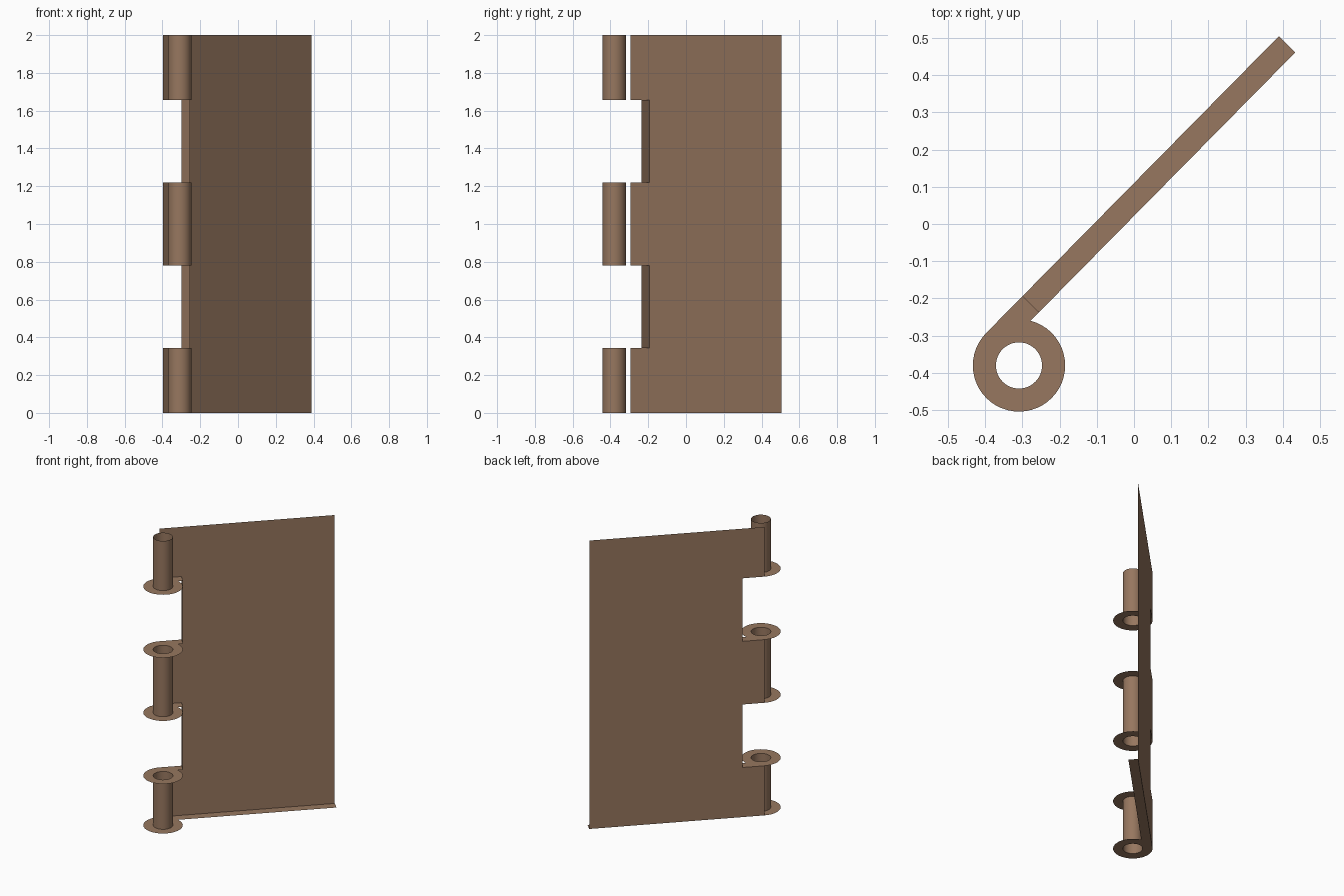
import bpy, bmesh
from math import sin, cos, radians, tau
from mathutils import Matrix

if "Cube" in bpy.data.objects:
    bpy.data.objects.remove(bpy.data.objects["Cube"])

# Hinge leaf in local axes: u along the leaf, n across it, origin at the pin axis
R, RI = 0.124, 0.062          # knuckle outer / bore radius
NOTCH, END = 0.14, 1.12       # u of notch edge and of leaf end
SEG = 48
TABS = [(0, 0.344), (0.781, 1.219), (1.656, 2.0)]
GAPS = [(0.344, 0.781), (1.219, 1.656)]
PLACE = Matrix.Translation((-0.309, -0.380, 0)) @ Matrix.Rotation(radians(45.4), 4, 'Z')

mat = bpy.data.materials.new("brown_metal")
mat.diffuse_color = (0.31, 0.185, 0.115, 1)
mat.use_nodes = True
mat.node_tree.nodes["Principled BSDF"].inputs["Base Color"].default_value = mat.diffuse_color


def ring(r, i, z):
    a = tau * i / SEG
    return (r * cos(a), r * sin(a), z)


def make(name, faces, smooth=False):
    bm = bmesh.new()
    for pts in faces:
        bm.faces.new([bm.verts.new(p) for p in pts])
    bmesh.ops.remove_doubles(bm, verts=bm.verts[:], dist=1e-5)
    bm.transform(PLACE)
    me = bpy.data.meshes.new(name)
    for f in bm.faces:
        f.smooth = smooth
    bm.to_mesh(me)
    bm.free()
    me.materials.append(mat)
    ob = bpy.data.objects.new(name, me)
    bpy.context.collection.objects.link(ob)


def wall(p, q, z0, z1):
    return [(*p, z0), (*q, z0), (*q, z1), (*p, z1)]


def cap(z, up):
    # flat ring plus the web that joins it to the leaf
    faces = [[ring(RI, i, z), ring(R, i, z), ring(R, i + 1, z), ring(RI, i + 1, z)]
             for i in range(SEG)]
    arc = [ring(R, i, z) for i in range(SEG // 4, SEG // 12 - 1, -1)]
    faces.append(arc + [(NOTCH, RI, z), (NOTCH, R, z)])
    return faces if up else [f[::-1] for f in faces]


# Back sheet of the leaf, with a tab reaching each knuckle
levels = [z for t in TABS for z in t]
sheet = [wall((END, R), (NOTCH, R), a, b) for a, b in zip(levels, levels[1:])]
sheet += [wall((NOTCH, R), (0, R), a, b) for a, b in TABS]
make("leaf_sheet", sheet)

# Edge faces inside the notches
make("notch_edges", [wall((NOTCH, R), (NOTCH, RI), a, b) for a, b in GAPS])

# Bottom edge of the leaf
make("leaf_bottom_edge", [[(NOTCH, RI, 0), (NOTCH, R, 0), (END, R, 0), (END, RI, 0)]])

# Bores and end caps of the knuckles (the very top is open)
for k, (a, b) in enumerate(TABS):
    make(f"knuckle_bore_{k + 1}",
         [wall(ring(RI, i + 1, 0)[:2], ring(RI, i, 0)[:2], a, b) for i in range(SEG)], True)
    make(f"knuckle_cap_lower_{k + 1}", cap(a, False))
    if b < 2:
        make(f"knuckle_cap_upper_{k + 1}", cap(b, True))
